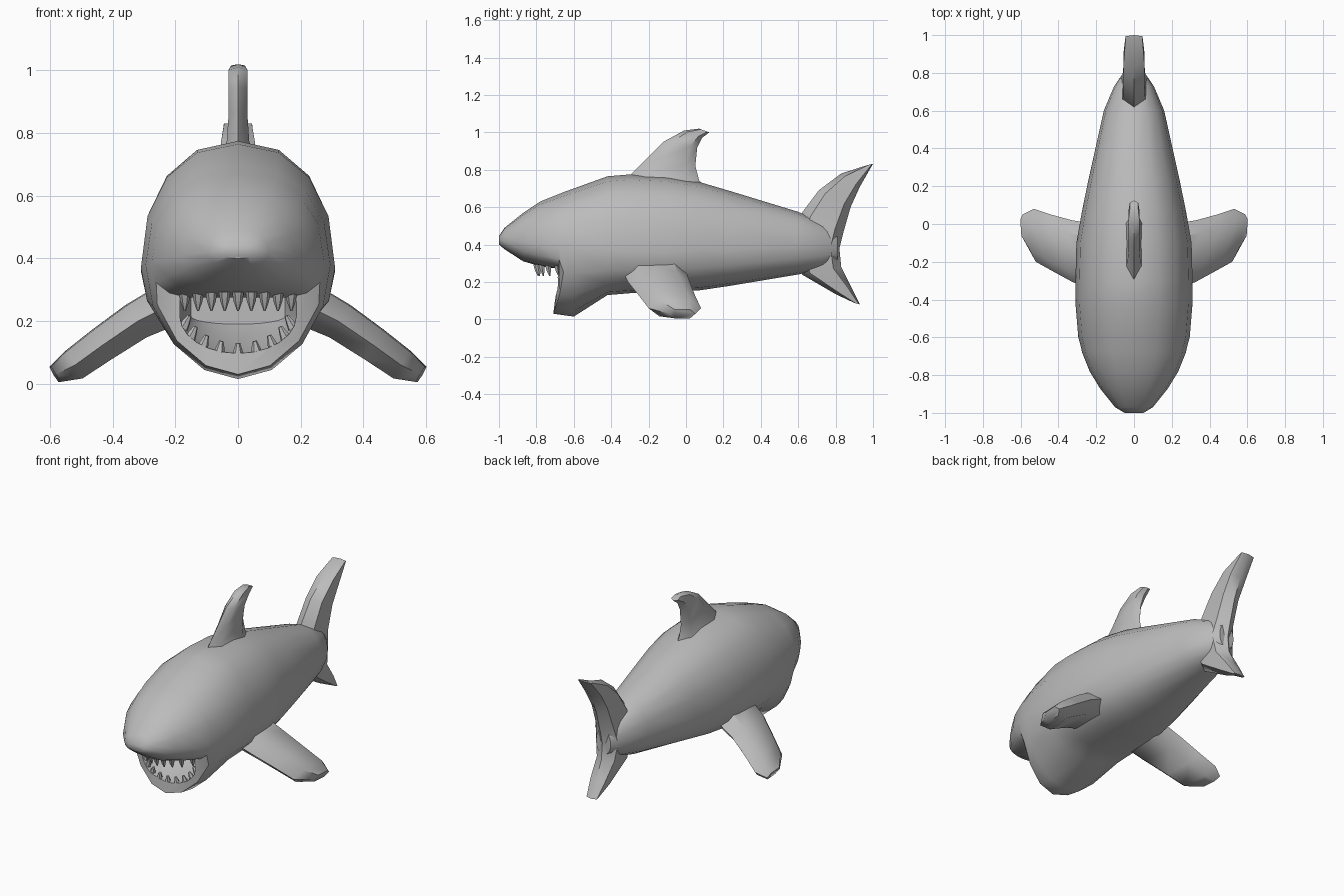
import bpy, bmesh, math
from mathutils import Vector

cube = bpy.data.objects.get("Cube")
if cube:
    bpy.data.objects.remove(cube, do_unlink=True)

grey = bpy.data.materials.new("plain grey")
grey.use_nodes = True
grey.diffuse_color = (0.5, 0.5, 0.5, 1)
grey.node_tree.nodes["Principled BSDF"].inputs["Base Color"].default_value = (0.5, 0.5, 0.5, 1)


def loft(name, rings, smooth=45):
    """Skin a list of equal closed rings and cap both ends."""
    bm = bmesh.new()
    loops = [[bm.verts.new(p) for p in ring] for ring in rings]
    n = len(loops[0])
    for a, b in zip(loops, loops[1:]):
        for i in range(n):
            j = (i + 1) % n
            bm.faces.new((a[i], a[j], b[j], b[i]))
    bm.faces.new(loops[0])
    bm.faces.new(loops[-1])
    bmesh.ops.recalc_face_normals(bm, faces=bm.faces)
    mesh = bpy.data.meshes.new(name)
    bm.to_mesh(mesh)
    bm.free()
    mesh.materials.append(grey)
    obj = bpy.data.objects.new(name, mesh)
    bpy.context.collection.objects.link(obj)
    if smooth:
        shade(obj, smooth)
    return obj


def shade(obj, angle):
    bpy.ops.object.select_all(action="DESELECT")
    obj.select_set(True)
    bpy.context.view_layer.objects.active = obj
    bpy.ops.object.shade_smooth_by_angle(angle=math.radians(angle))


def power(v, e):
    return math.copysign(abs(v) ** e, v) if abs(v) > 1e-6 else 0.0


def body_ring(y, top, mid, bottom, half, e=0.9, jaw=False, steps=16):
    """Rounded cross-section; e below 1 makes the underside squarer."""
    ring = []
    for k in range(steps):
        t = math.tau * k / steps
        s, c = math.sin(t), math.cos(t)
        q = 0.9 if c >= 0 else e
        z = mid + power(c, q) * (top - mid if c >= 0 else mid - bottom)
        lean = max(0, 0.2 - z) * 0.32 if jaw else 0
        ring.append((half * power(s, q), y - lean, z))
    return ring


def fin_ring(lead, trail, thick, normal):
    """Thin faceted cross-section between a leading and a trailing edge."""
    lead, trail, n = Vector(lead), Vector(trail), Vector(normal).normalized() * thick
    a, b = lead.lerp(trail, 0.2), lead.lerp(trail, 0.8)
    return [lead, a + n, b + n, trail, b - n, a - n]


# Body, from the snout past the jaw to the tail root
body = loft("body", [
    body_ring(-1.0, 0.445, 0.425, 0.40, 0.05),
    body_ring(-0.97, 0.49, 0.42, 0.375, 0.10),
    body_ring(-0.87, 0.57, 0.41, 0.31, 0.18, 0.8),
    body_ring(-0.78, 0.63, 0.40, 0.285, 0.235, 0.7),
    body_ring(-0.68, 0.67, 0.39, 0.265, 0.275, 0.65),
    body_ring(-0.655, 0.68, 0.38, 0.03, 0.28, 1.05, True),
    body_ring(-0.60, 0.70, 0.38, 0.015, 0.295, 1.05),
    body_ring(-0.42, 0.765, 0.37, 0.13, 0.31, 0.85),
    body_ring(-0.30, 0.775, 0.36, 0.14, 0.31, 0.85),
    body_ring(-0.10, 0.765, 0.36, 0.145, 0.305, 0.85),
    body_ring(0.07, 0.735, 0.37, 0.155, 0.275, 0.85),
    body_ring(0.24, 0.685, 0.37, 0.18, 0.24),
    body_ring(0.60, 0.575, 0.39, 0.24, 0.16),
    body_ring(0.73, 0.52, 0.39, 0.27, 0.105),
    body_ring(0.81, 0.46, 0.38, 0.31, 0.05),
], smooth=0)


# Mouth hollow, cut as a half moon that ramps up toward the throat
def mouth_ring(y, half, bottom, top=0.275, steps=12):
    arc = [math.pi * k / steps for k in range(steps + 1)]
    low = [(half * math.cos(a), y, 0.215 - (0.215 - bottom) * math.sin(a)) for a in arc]
    return low + [(-half, y, top), (half, y, top)]


cutter = loft("mouth_cutter", [mouth_ring(-0.82, 0.19, 0.09), mouth_ring(-0.65, 0.185, 0.10),
                               mouth_ring(-0.48, 0.15, 0.19)], smooth=0)
cutter.hide_render = True
cut = body.modifiers.new("mouth", "BOOLEAN")
cut.operation, cut.solver, cut.object = "DIFFERENCE", "EXACT", cutter
bpy.context.view_layer.objects.active = body
bpy.ops.object.modifier_apply(modifier=cut.name)
bpy.data.objects.remove(cutter, do_unlink=True)
shade(body, 45)

# Dorsal fin
side = (1, 0, 0)
loft("dorsal_fin", [fin_ring((0, a, b), (0, c, d), t, side) for a, b, c, d, t in [
    (-0.33, 0.72, 0.12, 0.68, 0.06),
    (-0.29, 0.78, 0.07, 0.745, 0.036),
    (-0.20, 0.87, 0.05, 0.82, 0.03),
    (-0.12, 0.95, 0.06, 0.92, 0.03),
    (-0.01, 1.01, 0.085, 0.97, 0.03),
    (0.07, 1.02, 0.125, 1.0, 0.022)]])

# Tail fin, upper tip to lower tip
loft("tail_fin", [fin_ring((0, a, b), (0, c, d), t, side) for a, b, c, d, t in [
    (0.97, 0.825, 1.0, 0.832, 0.045),
    (0.83, 0.78, 0.93, 0.71, 0.055),
    (0.71, 0.69, 0.88, 0.60, 0.055),
    (0.62, 0.57, 0.84, 0.46, 0.06),
    (0.58, 0.40, 0.82, 0.38, 0.075),
    (0.62, 0.24, 0.83, 0.28, 0.06),
    (0.80, 0.135, 0.88, 0.18, 0.05),
    (0.90, 0.088, 0.93, 0.08, 0.035)]])

# Pectoral fins
for name, m in (("left_pectoral_fin", 1), ("right_pectoral_fin", -1)):
    loft(name, [fin_ring((m * x, a, z), (m * (x + 0.01), b, z), t, (m * 0.5, 0, 0.85))
                for x, a, b, z, t in [
        (0.20, -0.34, 0.0, 0.26, 0.07),
        (0.32, -0.31, 0.02, 0.20, 0.06),
        (0.43, -0.25, 0.05, 0.125, 0.055),
        (0.52, -0.20, 0.08, 0.06, 0.05),
        (0.58, -0.09, 0.05, 0.03, 0.028)]])


# Teeth
def tooth(name, base, tip, radius, tip_radius):
    base, tip = Vector(base), Vector(tip)
    turn = (tip - base).to_track_quat("Z", "Y")
    ring = [turn @ Vector((math.cos(a), math.sin(a), 0)) for a in
            (math.tau * k / 6 for k in range(6))]
    loft(name, [[base + p * radius for p in ring],
                [base.lerp(tip, 0.5) + p * radius * 0.75 for p in ring],
                [tip + p * tip_radius for p in ring]], 40)


for i in range(9):
    f = (i - 4) / 4
    x = 0.17 * f
    y = -0.80 + 0.11 * f * f
    tooth(f"upper_tooth_{i + 1}", (x, y, 0.295), (x, y + 0.01, 0.232), 0.019, 0.003)
    a = math.radians(78) * f
    x, z = 0.18 * math.sin(a), 0.205 - 0.11 * math.cos(a)
    y = -0.645 - 0.04 * math.cos(a)
    tooth(f"lower_tooth_{i + 1}", (x, y, z - 0.005), (x * 0.88, y - 0.005, z + 0.035), 0.018, 0.007)
